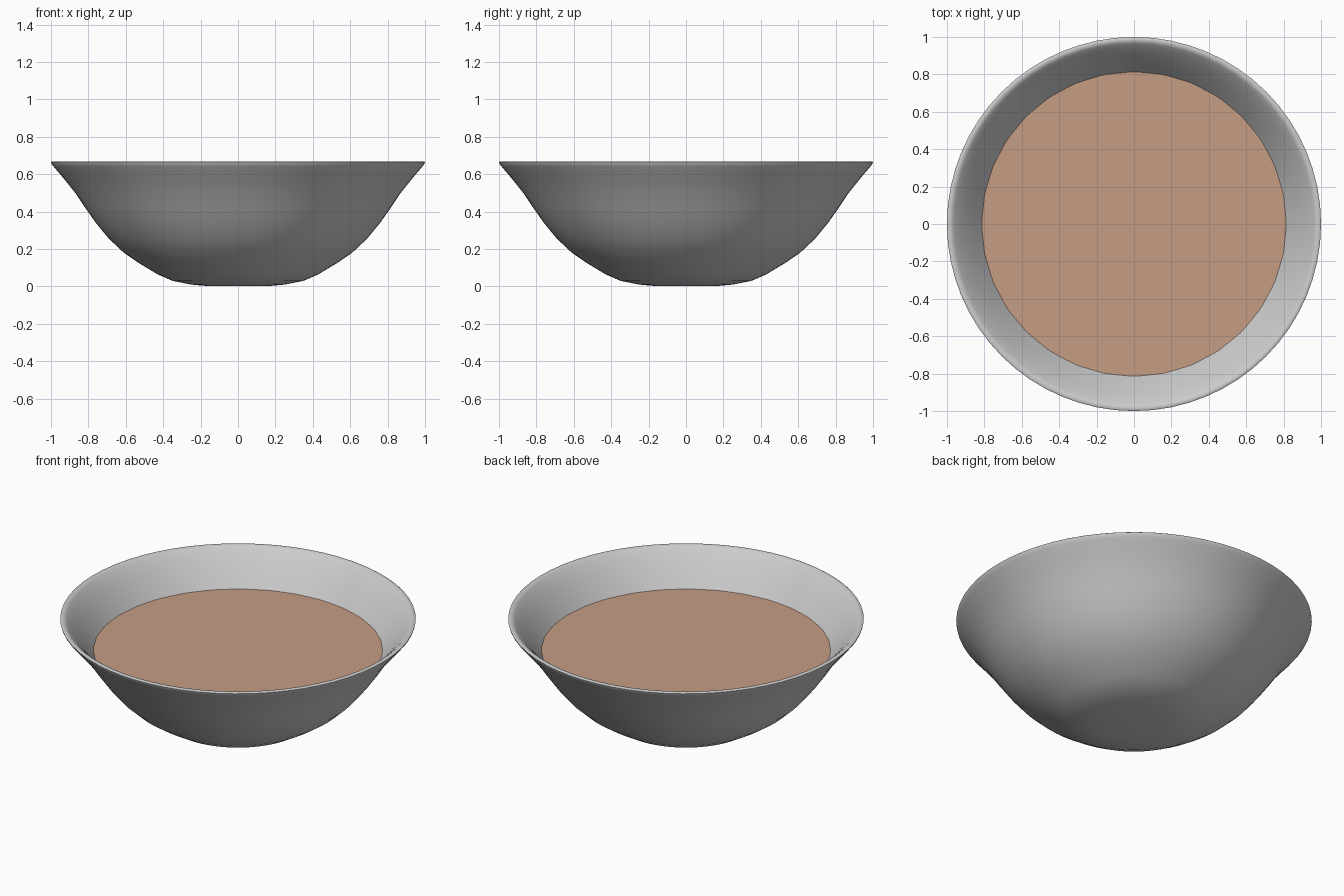
import bpy, bmesh, math

if "Cube" in bpy.data.objects:
    bpy.data.objects.remove(bpy.data.objects["Cube"])

def lathe(name, profile, sides):
    """Spin a profile of (radius, z) points; radius 0 closes at a pole."""
    bm = bmesh.new()
    rings = []
    for r, z in profile:
        if r == 0:
            rings.append([bm.verts.new((0, 0, z))] * sides)
        else:
            rings.append([bm.verts.new((r * math.cos(2 * math.pi * i / sides),
                                        r * math.sin(2 * math.pi * i / sides), z))
                          for i in range(sides)])
    for a, b in zip(rings, rings[1:]):
        for i in range(sides):
            j = (i + 1) % sides
            bm.faces.new(list(dict.fromkeys((a[i], a[j], b[j], b[i]))))
    bmesh.ops.recalc_face_normals(bm, faces=bm.faces)
    mesh = bpy.data.meshes.new(name)
    bm.to_mesh(mesh)
    bm.free()
    obj = bpy.data.objects.new(name, mesh)
    bpy.context.collection.objects.link(obj)
    bpy.context.view_layer.objects.active = obj
    obj.select_set(True)
    bpy.ops.object.shade_smooth_by_angle(angle=math.radians(40))
    obj.select_set(False)
    return obj

# Bowl: outer wall, thin rounded lip, then inner wall
outer = [(0, 0.003), (0.17, 0.003), (0.25, 0.01), (0.35, 0.03), (0.43, 0.065),
         (0.53, 0.125), (0.61, 0.18), (0.69, 0.255), (0.76, 0.34), (0.82, 0.425),
         (0.87, 0.5), (0.93, 0.575), (0.985, 0.64)]
lip = [(0.998, 0.657), (1.0, 0.665), (0.994, 0.669), (0.978, 0.669), (0.965, 0.659)]
inner = [(0.945, 0.64), (0.90, 0.588), (0.84, 0.508), (0.79, 0.436), (0.73, 0.355),
         (0.66, 0.272), (0.58, 0.2), (0.50, 0.145), (0.41, 0.09), (0.33, 0.058),
         (0.24, 0.04), (0, 0.035)]
lathe("bowl", outer + lip + inner, 64)

# Soup: flat 32-sided surface filling the bowl
bpy.ops.mesh.primitive_circle_add(vertices=32, radius=0.815, fill_type='NGON',
                                  location=(0, 0, 0.47))
soup = bpy.context.object
soup.name = "soup_surface"
mat = bpy.data.materials.new("soup")
mat.diffuse_color = (0.56, 0.34, 0.23, 1)
mat.use_nodes = True
mat.node_tree.nodes["Principled BSDF"].inputs["Base Color"].default_value = mat.diffuse_color
soup.data.materials.append(mat)
